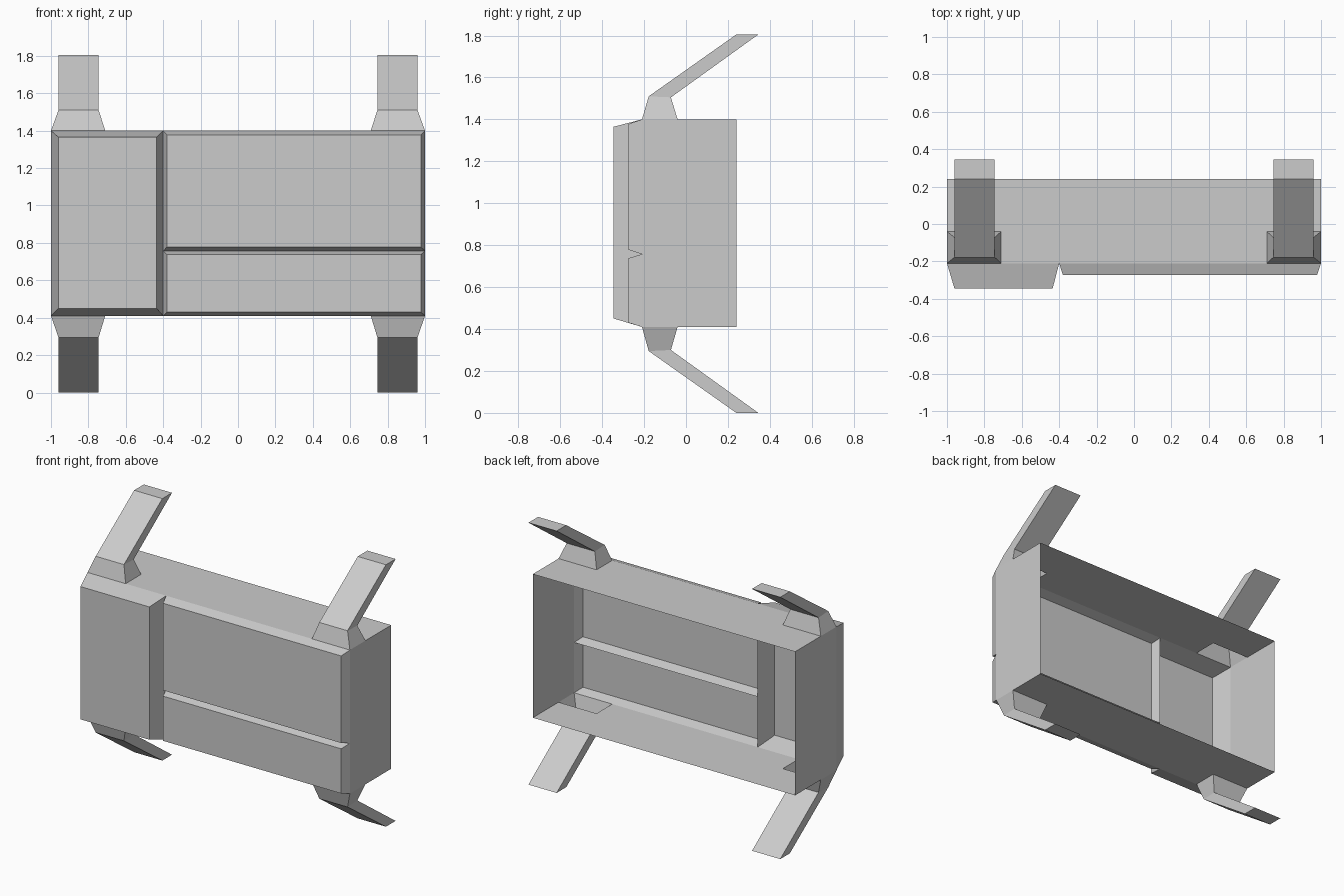
import bpy, bmesh

if "Cube" in bpy.data.objects:
    bpy.data.objects.remove(bpy.data.objects["Cube"])

X, Y_FRONT, Y_BACK = 1.0, -0.21, 0.24      # cabinet shell limits
Z_LOW, Z_HIGH = 0.41, 1.40
STUB_X, STUB_Y = 0.71, -0.04               # inner edges of the leg roots


def make_object(name, bm, recalc=True):
    bmesh.ops.remove_doubles(bm, verts=bm.verts, dist=1e-5)
    if recalc:
        bmesh.ops.recalc_face_normals(bm, faces=bm.faces)
    mesh = bpy.data.meshes.new(name)
    bm.to_mesh(mesh)
    bm.free()
    obj = bpy.data.objects.new(name, mesh)
    bpy.context.collection.objects.link(obj)
    return obj


def quad(bm, *points):
    return bm.faces.new([bm.verts.new(p) for p in points])


def loft(bm, rings, cap_last=True):
    loops = [[bm.verts.new(p) for p in ring] for ring in rings]
    for a, b in zip(loops, loops[1:]):
        for i in range(4):
            j = (i + 1) % 4
            bm.faces.new((a[i], a[j], b[j], b[i]))
    if cap_last:
        bm.faces.new(loops[-1])


# Cabinet shell: open front and back, plates cut out over the hollow leg roots
def cabinet_shell():
    bm = bmesh.new()
    for x in (-X, X):
        s = 1 if x > 0 else -1
        pts = [(x, Y_FRONT, Z_LOW), (x, Y_BACK, Z_LOW),
               (x, Y_BACK, Z_HIGH), (x, Y_FRONT, Z_HIGH)]
        quad(bm, *pts[::s])
    for z in (Z_LOW, Z_HIGH):
        s = 1 if z == Z_HIGH else -1
        for x0, x1, y0, y1 in ((-X, X, STUB_Y, Y_BACK),
                               (-STUB_X, STUB_X, Y_FRONT, STUB_Y)):
            pts = [(x0, y0, z), (x1, y0, z), (x1, y1, z), (x0, y1, z)]
            quad(bm, *pts[::s])
    make_object("cabinet_shell", bm, recalc=False)


# Raised front panels: hollow, with chamfered sides
def panel(name, base, front, y_front):
    def ring(rect, y):
        x0, x1, z0, z1 = rect
        return [(x0, y, z0), (x1, y, z0), (x1, y, z1), (x0, y, z1)]
    bm = bmesh.new()
    loft(bm, [ring(base, Y_FRONT), ring(front, y_front)])
    make_object(name, bm)


# Legs: flared hollow root, then a flat bar swept backwards
def leg(name, side, upper):
    def ring(x0, x1, ya, za, yb, zb):
        if not upper:
            za, zb = 1.805 - za, 1.805 - zb
        return [(side * x0, ya, za), (side * x1, ya, za),
                (side * x1, yb, zb), (side * x0, yb, zb)]
    root = Z_HIGH if upper else 1.805 - Z_LOW
    bm = bmesh.new()
    loft(bm, [ring(STUB_X, X, Y_FRONT, root, STUB_Y, root),
              ring(0.745, 0.96, -0.178, 1.51, -0.072, 1.505),
              ring(0.745, 0.96, 0.24, 1.805, 0.345, 1.805)])
    make_object(name, bm)


cabinet_shell()
panel("left_front_panel", (-1.0, -0.40, 0.41, 1.40),
      (-0.96, -0.435, 0.45, 1.365), -0.345)
panel("upper_right_panel", (-0.40, 1.0, 0.757, 1.40),
      (-0.38, 0.978, 0.778, 1.378), -0.274)
panel("lower_right_panel", (-0.40, 1.0, 0.41, 0.757),
      (-0.38, 0.978, 0.43, 0.738), -0.274)
for side, label in ((-1, "left"), (1, "right")):
    leg("upper_leg_" + label, side, True)
    leg("lower_leg_" + label, side, False)
